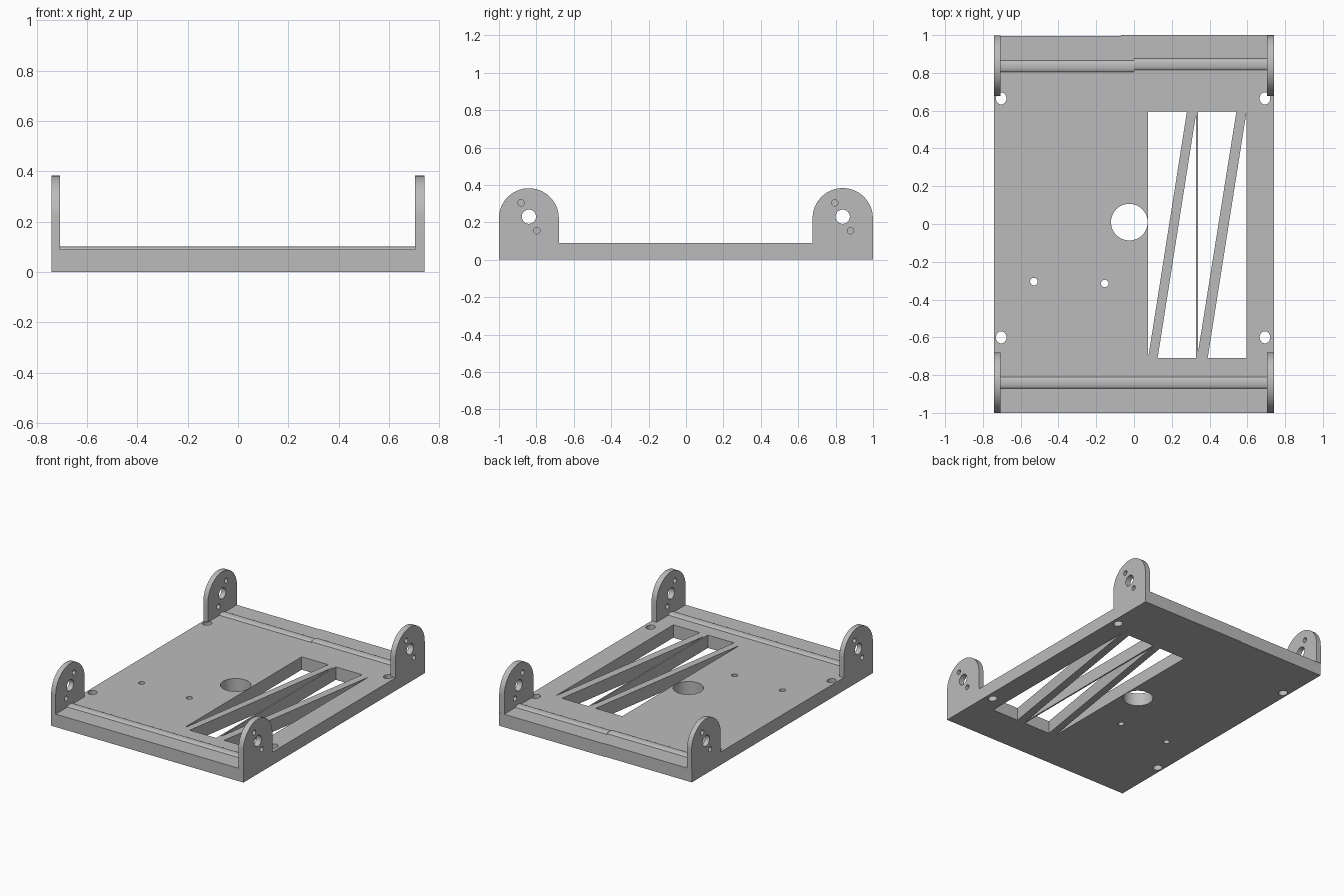
import bpy, bmesh, math
from mathutils import Matrix

if "Cube" in bpy.data.objects:
    bpy.data.objects.remove(bpy.data.objects["Cube"])

grey = bpy.data.materials.new("plain grey")
grey.diffuse_color = (0.5, 0.5, 0.5, 1)
grey.use_nodes = True
grey.node_tree.nodes["Principled BSDF"].inputs["Base Color"].default_value = grey.diffuse_color


def ring(cx, cy, rx, ry=None, n=32):
    """Round outline."""
    ry = ry or rx
    return [(cx + rx * math.cos(2 * math.pi * i / n),
             cy + ry * math.sin(2 * math.pi * i / n)) for i in range(n)]


def slab(name, outlines, lo, hi, along_x=False):
    """Extrude an outline with holes from lo to hi, along z or along x."""
    cu = bpy.data.curves.new(name, 'CURVE')
    cu.dimensions, cu.fill_mode = '2D', 'BOTH'
    cu.extrude = (hi - lo) / 2
    for pts in outlines:
        sp = cu.splines.new('POLY')
        sp.points.add(len(pts) - 1)
        for p, (a, b) in zip(sp.points, pts):
            p.co = (a, b, 0, 1)
        sp.use_cyclic_u = True
    ob = bpy.data.objects.new(name, cu)
    bpy.context.collection.objects.link(ob)
    bpy.ops.object.select_all(action='DESELECT')
    ob.select_set(True)
    bpy.context.view_layer.objects.active = ob
    bpy.ops.object.convert(target='MESH')
    ob = bpy.context.object
    ob.name = name
    m = Matrix.Translation((0, 0, (lo + hi) / 2))
    if along_x:  # profile (a, b) becomes (y, z)
        m = Matrix(((0, 0, 1, 0), (1, 0, 0, 0), (0, 1, 0, 0), (0, 0, 0, 1))) @ m
    bm = bmesh.new()
    bm.from_mesh(ob.data)
    bm.transform(m)
    bmesh.ops.remove_doubles(bm, verts=bm.verts, dist=1e-5)
    bmesh.ops.recalc_face_normals(bm, faces=bm.faces)
    bm.to_mesh(ob.data)
    bm.free()
    ob.data.materials.clear()
    ob.data.materials.append(grey)
    bpy.ops.object.shade_smooth_by_angle(angle=math.radians(30))
    return ob


X, T = 0.742, 0.09   # half width and plate thickness

# Base plate with truss window and drilled holes
plate = [[(-X, -1), (X, -1), (X, 0.996), (-X, 0.996)],
         [(0.075, -0.69), (0.078, -0.69), (0.28, 0.595), (0.075, 0.595)],
         [(0.125, -0.71), (0.328, -0.71), (0.328, 0.58)],
         [(0.338, -0.685), (0.542, 0.595), (0.338, 0.595)],
         [(0.39, -0.71), (0.595, -0.71), (0.595, 0.59)],
         ring(-0.025, 0.01, 0.097, n=48),
         ring(-0.53, -0.305, 0.02), ring(-0.155, -0.315, 0.02)]
plate += [ring(x, y, 0.028, 0.032) for x in (-0.703, 0.693) for y in (-0.6, 0.665)]
slab("base_plate", plate, 0, T)

# Thin overlapping lip on the back edge
slab("back_lip", [[(-0.07, 0.996), (X, 0.996), (X, 1), (-0.07, 1)]], 0, T)


# Low rounded ridges across both ends
def ridge(name, y, x0, x1):
    arc = [(y - 0.03 * math.cos(math.pi * i / 12),
            T + 0.011 * math.sin(math.pi * i / 12)) for i in range(13)]
    slab(name, [arc], x0, x1, True)


ridge("front_ridge", -0.84, -0.707, 0.703)
ridge("back_ridge_left", 0.835, -0.707, 0.0)
ridge("back_ridge_right", 0.845, 0.0, 0.703)

# Four round-topped mounting ears, each with a bore and two screw holes
for end, y, r in (("front", -0.84, 0.16), ("back", 0.838, 0.161)):
    for side, x0, x1, s in (("left", -X, -0.707, 1), ("right", 0.703, X, -1)):
        top = [(y + r * math.cos(math.pi * i / 32),
                0.222 + r * math.sin(math.pi * i / 32)) for i in range(33)]
        outline = [(y - r, T), (y + r, T)] + top
        slab(end + "_" + side + "_ear",
             [outline, ring(y, 0.23, 0.038),
              ring(y + s * 0.042, 0.304, 0.017, n=20),
              ring(y - s * 0.042, 0.155, 0.017, n=20)], x0, x1, True)
